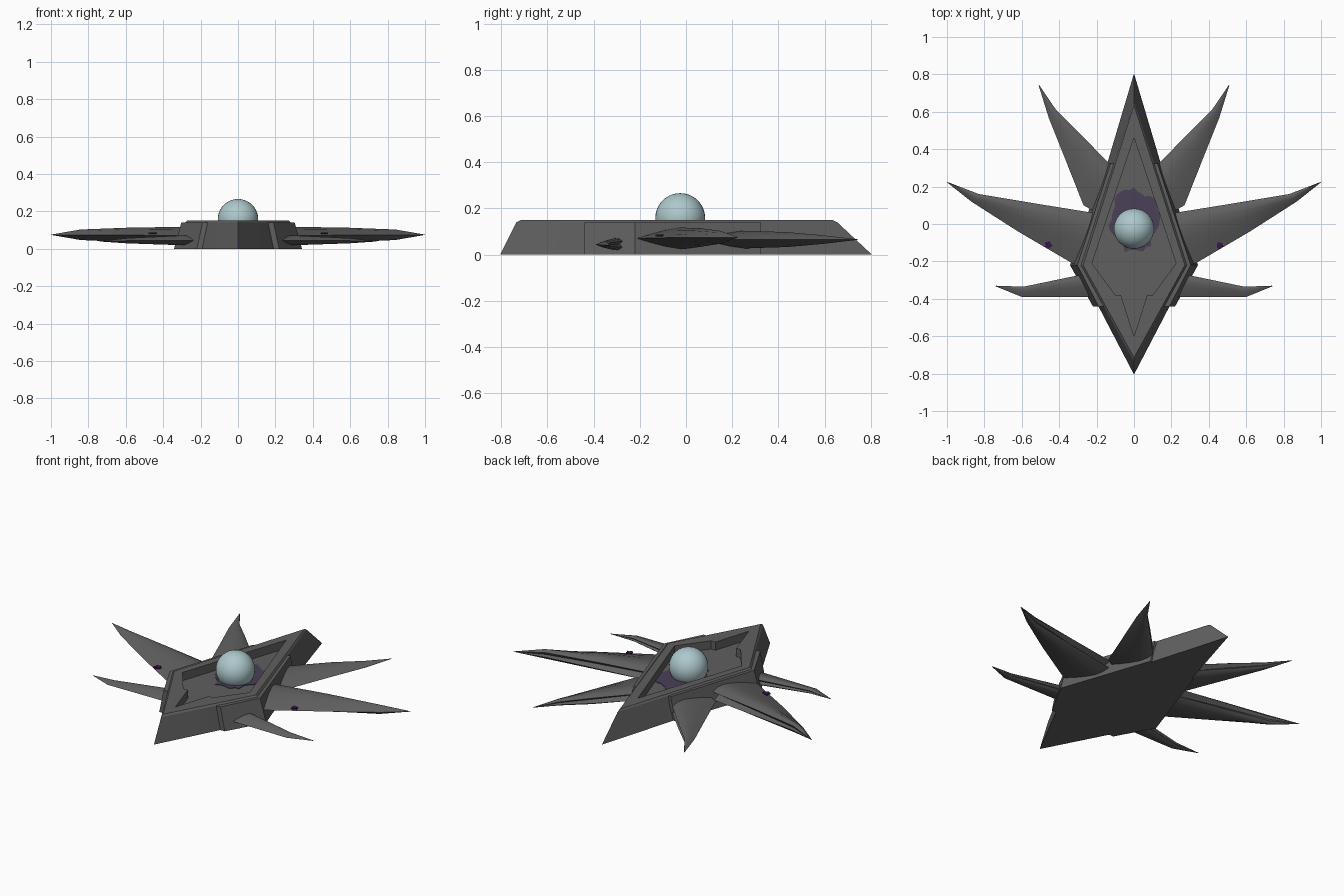
import bpy, bmesh, math, random
from mathutils import Vector

if "Cube" in bpy.data.objects:
    bpy.data.objects.remove(bpy.data.objects["Cube"])
random.seed(4)

def mat(name, rgb):
    m = bpy.data.materials.new(name)
    m.diffuse_color = (*rgb, 1)
    m.use_nodes = True
    m.node_tree.nodes["Principled BSDF"].inputs["Base Color"].default_value = m.diffuse_color
    return m

GREY = mat("dark_grey", (0.115, 0.115, 0.115))
GLASS = mat("pale_glass", (0.42, 0.58, 0.60))
STAIN = mat("dull_purple", (0.07, 0.052, 0.095))
SPOT = mat("deep_purple", (0.045, 0.006, 0.09))

def finish(name, bm, m, smooth=None):
    bmesh.ops.recalc_face_normals(bm, faces=bm.faces)
    me = bpy.data.meshes.new(name)
    bm.to_mesh(me)
    bm.free()
    me.materials.append(m)
    ob = bpy.data.objects.new(name, me)
    bpy.context.collection.objects.link(ob)
    if smooth:
        bpy.ops.object.select_all(action='DESELECT')
        ob.select_set(True)
        bpy.context.view_layer.objects.active = ob
        bpy.ops.object.shade_smooth_by_angle(angle=math.radians(smooth))
    return ob

def loft(name, rings, m, smooth=None):
    """Join rings of equal point count, capping both ends."""
    bm = bmesh.new()
    vs = [[bm.verts.new(p) for p in r] for r in rings]
    n = len(vs[0])
    for a, b in zip(vs, vs[1:]):
        for i in range(n):
            j = (i + 1) % n
            bm.faces.new((a[i], a[j], b[j], b[i]))
    bm.faces.new(vs[0])
    bm.faces.new(vs[-1])
    return finish(name, bm, m, smooth)

def ring(half, z):
    """Mirror a half outline (nose to tail) into a closed ring."""
    left = [(-x, y) for x, y in half[-2:0:-1]]
    return [(x, y, z) for x, y in half + left]

def diamond(nose, width, tail):
    mid = [(width * (1 - t), -0.22 + (tail + 0.22) * t) for t in (0.5, 0.6)]
    return [(0, nose), (width, -0.22)] + mid + [(0, tail)]

# hull with sloped sides, small top bevel and sunken deck
deck = [(0, 0.46), (0.225, -0.21), (0.10, -0.38), (0.07, -0.38), (0, -0.60)]
loft("hull", [ring(diamond(0.805, 0.305, -0.805), 0),
              ring(diamond(0.655, 0.283, -0.735), 0.14),
              ring(diamond(0.635, 0.272, -0.715), 0.15),
              ring(deck, 0.15), ring(deck, 0.10)], GREY)

# spike cross-section: thin trailing edge, thick grooved leading edge
UP = [(0, 0.5), (0.13, 0.9), (0.3, 1), (0.55, 0.75), (0.8, 0.36)]
PROFILE = UP + [(1, 0)] + [(u, -v) for u, v in reversed(UP)] + [(0.13, 0)]

# each section: leading x, y, trailing x, y, half thickness, height
SPIKES = {
    "front_spike": [(0.10, 0.29, 0.20, 0.06, 0.038, 0.065),
                    (0.14, 0.33, 0.27, 0.10, 0.038, 0.065),
                    (0.29, 0.485, 0.365, 0.34, 0.032, 0.065),
                    (0.42, 0.615, 0.455, 0.565, 0.018, 0.065),
                    (0.508, 0.744, 0.51, 0.742, 0.001, 0.065)],
    "middle_spike": [(0.17, 0.05, 0.27, -0.22, 0.047, 0.07),
                     (0.22, 0.06, 0.33, -0.21, 0.047, 0.07),
                     (0.53, 0.11, 0.62, -0.04, 0.040, 0.074),
                     (0.83, 0.16, 0.87, 0.12, 0.028, 0.075),
                     (0.998, 0.225, 1.0, 0.223, 0.001, 0.075)],
    "rear_spike": [(0.20, -0.26, 0.18, -0.39, 0.026, 0.045),
                   (0.30, -0.275, 0.30, -0.39, 0.026, 0.045),
                   (0.59, -0.335, 0.60, -0.39, 0.014, 0.043),
                   (0.738, -0.33, 0.74, -0.333, 0.001, 0.04)],
}

for side, s in (("right", 1), ("left", -1)):
    # raised armour plate along the flank
    inner = [(0.13, -0.44), (0.25, -0.22), (0.08, 0.32)]
    low = [(0.155, 0.325), (0.342, -0.22), (0.22, -0.44)] + inner
    high = [(0.125, 0.325), (0.303, -0.22), (0.19, -0.44)] + inner
    loft(side + "_flank_plate", [[(s * x, y, 0) for x, y in low],
                                 [(s * x, y, 0.14) for x, y in high]], GREY)
    # curved spikes
    for name, secs in SPIKES.items():
        rings = [[(s * (lx + (tx - lx) * u), ly + (ty - ly) * u, z + h * v)
                  for u, v in PROFILE] for lx, ly, tx, ty, h, z in secs]
        loft(f"{side}_{name}", rings, GREY, 35)

def blot(name, cx, cy, rx, ry, z, t, n, rough, m):
    """Ragged thin plate."""
    pts = []
    for i in range(n):
        a = 2 * math.pi * i / n
        k = 1 - rough * random.random()
        pts.append((cx + rx * k * math.cos(a), cy + ry * k * math.sin(a)))
    loft(name, [[(x, y, z) for x, y in pts], [(x, y, z + t) for x, y in pts]], m)

# stain around the dome and small spots on the middle spikes
blot("deck_stain", 0.0, 0.02, 0.145, 0.185, 0.099, 0.004, 36, 0.22, STAIN)
for s in (1, -1):
    blot("spike_spot", s * 0.46, -0.112, 0.025, 0.025, 0.078, 0.008, 12, 0.6, SPOT)

# dome, cut off at deck level
bm = bmesh.new()
bmesh.ops.create_uvsphere(bm, u_segments=32, v_segments=20, radius=0.108)
bmesh.ops.translate(bm, verts=bm.verts, vec=(0, -0.025, 0.158))
bmesh.ops.bisect_plane(bm, geom=bm.verts[:] + bm.edges[:] + bm.faces[:],
                       plane_co=Vector((0, 0, 0.099)), plane_no=Vector((0, 0, 1)),
                       clear_inner=True)
finish("dome", bm, GLASS, 40)
